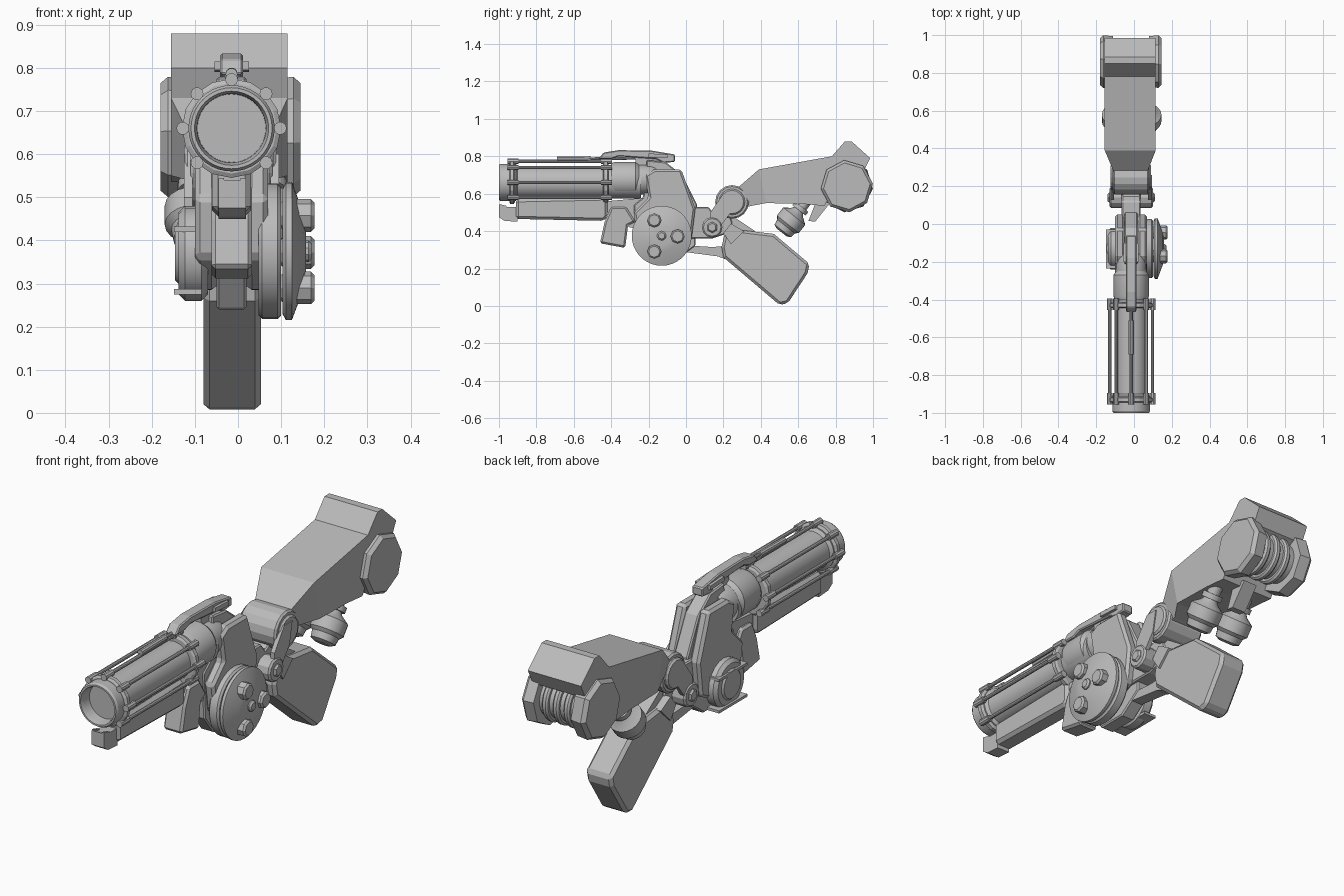
import bpy, bmesh
from math import sin, cos, pi
from mathutils import Vector

if "Cube" in bpy.data.objects:
    bpy.data.objects.remove(bpy.data.objects["Cube"], do_unlink=True)

grey = bpy.data.materials.new("plain_grey")
grey.use_nodes = True
grey.diffuse_color = (0.5, 0.5, 0.5, 1)
grey.node_tree.nodes["Principled BSDF"].inputs["Base Color"].default_value = (0.5, 0.5, 0.5, 1)

MID = -0.015          # centre plane of the body
BORE = 0.66           # height of the barrel axis


def finish(name, bm, smooth=None, bevel=0):
    bmesh.ops.recalc_face_normals(bm, faces=bm.faces[:])
    mesh = bpy.data.meshes.new(name)
    bm.to_mesh(mesh)
    bm.free()
    mesh.materials.append(grey)
    ob = bpy.data.objects.new(name, mesh)
    bpy.context.collection.objects.link(ob)
    if bevel:
        m = ob.modifiers.new("chamfer", 'BEVEL')
        m.width, m.segments, m.limit_method, m.angle_limit = bevel, 1, 'ANGLE', 0.7
    if smooth:
        bpy.ops.object.select_all(action='DESELECT')
        ob.select_set(True)
        bpy.context.view_layer.objects.active = ob
        bpy.ops.object.shade_smooth_by_angle(angle=smooth)
    return ob


def prism(name, pts, x0, x1, bevel=0, taper=None):
    """Side profile (y, z) extruded across x; taper narrows chosen corners."""
    bm = bmesh.new()
    sides = []
    for x in (x0, x1):
        row = []
        for i, (y, z) in enumerate(pts):
            s = taper[i] if taper else 1
            row.append(bm.verts.new((MID + (x - MID) * s, y, z)))
        sides.append(row)
        bm.faces.new(row)
    n = len(pts)
    for i in range(n):
        j = (i + 1) % n
        bm.faces.new((sides[0][i], sides[0][j], sides[1][j], sides[1][i]))
    return finish(name, bm, bevel=bevel)


def lathe(name, profile, origin, axis, n=32, smooth=0.6, turn=0.0):
    """Profile of (distance along axis, radius) turned about the axis."""
    bm = bmesh.new()
    rot = Vector((0, 0, 1)).rotation_difference(Vector(axis))
    rings = []
    for d, r in profile:
        rings.append([bm.verts.new(Vector(origin) + rot @ Vector(
            (r * cos(turn + 2 * pi * k / n), r * sin(turn + 2 * pi * k / n), d)))
            for k in range(n)])
    for a, b in zip(rings, rings[1:]):
        for k in range(n):
            j = (k + 1) % n
            bm.faces.new((a[k], a[j], b[j], b[k]))
    bm.faces.new(rings[0])
    bm.faces.new(rings[-1])
    return finish(name, bm, smooth)


def rod(name, a, b, r, n=10):
    d = Vector(b) - Vector(a)
    return lathe(name, [(0, r), (d.length, r)], a, d.normalized(), n)


def disc(name, y, z, r, x0, x1, n=32, edge=0.008, smooth=0.6, turn=0.0):
    prof = [(0, r - edge), (edge, r), (x1 - x0 - edge, r), (x1 - x0, r - edge)]
    return lathe(name, prof, (x0, y, z), (1, 0, 0), n, smooth, turn)


# Rear arm: body, tapered neck, pivot
prism("arm_body", [(.39, .73), (.78, .80), (.85, .88), (.885, .88), (.985, .79), (.95, .72),
                   (.80, .64), (.74, .535), (.63, .545), (.43, .55)], -.155, .115)
prism("arm_neck", [(.39, .73), (.43, .55), (.35, .535), (.22, .50), (.24, .60)],
      -.155, .115, taper=[1, 1, .6, .55, .55])
disc("arm_pivot", .246, .556, .09, -.11, .08, n=16, smooth=None)
disc("pivot_cap", .246, .556, .07, -.125, .09, n=16, smooth=None)

# Octagonal drum at the end of the arm
for name, out, inn in (("drum_left", .145, .08), ("drum_right", -.18, -.11)):
    d = 1 if out > 0 else -1
    w = abs(out - inn)
    lathe(name, [(0, .135), (w * .75, .14), (w, .125)], (inn, .86, .64), (d, 0, 0), 8, None, .1)
disc("drum_core", .86, .64, .09, -.12, .09)
for x in (-.08, -.025, .03):
    disc("drum_ring", .86, .64, .108, x, x + .03)

# Twin canisters and strut below the arm
prism("arm_strut", [(.655, .455), (.69, .45), (.77, .55), (.70, .57)], -.05, .02)
axis = Vector((0, -.62, -.785)).normalized()
for x in (-.095, .07):
    lathe("canister", [(0, .03), (.05, .03), (.05, .045), (.075, .045), (.075, .03), (.09, .04),
                       (.115, .075), (.17, .075), (.185, .06), (.215, .055), (.225, .035)],
          (x, .65, .57), axis, 20, .4)

# Grip with raised inner panel and neck
prism("grip", [(.21, .40), (.30, .405), (.47, .385), (.66, .225), (.65, .175), (.545, .015),
               (.50, .005), (.20, .26), (.19, .315)], -.08, .053, .014)
prism("grip_collar", [(.20, .39), (.24, .44), (.31, .40), (.43, .40), (.31, .40), (.24, .34)][:3]
      + [(.24, .33)], -.09, .063)
prism("grip_neck", [(.20, .39), (.25, .48), (.37, .40), (.30, .36)], -.055, .03)
prism("grip_link", [(-.02, .29), (-.02, .325), (.14, .315), (.21, .32), (.21, .25), (.17, .265)],
      -.04, .015)

# Hinge between receiver and arm
prism("hinge_block", [(.0, .53), (.12, .53), (.15, .49), (.22, .53), (.25, .44), (.2, .38),
                      (.14, .36), (.0, .36)], -.065, .035, .006)
disc("hinge_pin", .14, .42, .055, -.13, .10, n=12, smooth=None)
disc("hinge_bolt", .14, .42, .03, -.14, .11, n=6, smooth=None)
for x in (-.125, .075):
    prism("hinge_plate", [(.13, .46), (.13, .50), (.2, .6), (.26, .6), (.24, .50), (.18, .42)],
          x, x + .02)

# Receiver core and slanted cheek plates
prism("receiver_core", [(-.21, .78), (-.11, .77), (-.02, .70), (.06, .54), (.05, .32), (-.06, .24),
                        (-.2, .24), (-.27, .33), (-.28, .54), (-.23, .58)], -.05, .02, .006)
for x0, x1 in ((-.10, -.05), (.02, .07)):
    prism("cheek_plate", [(-.22, .70), (-.17, .73), (-.025, .73), (.05, .52), (.03, .36),
                          (-.13, .28), (-.26, .36), (-.28, .50), (-.20, .58)], x0, x1, .012)

# Big wheel on the left side with three knobs
WY, WZ = -.13, .375
disc("wheel_back", WY, WZ, .157, .048, .10, n=36)
lathe("wheel_face", [(0, .145), (.008, .16), (.022, .16), (.05, .085), (.055, .05)],
      (.103, WY, WZ), (1, 0, 0), 36, .4)
for y, z in ((-.17, .458), (-.045, .372), (-.17, .29)):
    disc("wheel_knob", y, z, .038, .10, .177, n=8, smooth=None)
    rod("knob_arm", (.14, y, z), (.14, WY, WZ), .018, 8)
disc("wheel_hub", WY, WZ, .025, .13, .172, n=10, smooth=None)

# Small drum on the right side with clips
disc("side_drum", -.13, .37, .11, -.138, -.07, n=20, edge=.015)
disc("side_drum_cap", -.13, .37, .07, -.146, -.13, n=20)
for z in (.275, .42):
    prism("drum_clip", [(-.235, z), (-.235, z + .012), (-.03, z + .012), (-.03, z)], -.148, -.085)

# Front hook below the receiver
prism("front_hook", [(-.46, .335), (-.435, .45), (-.40, .53), (-.32, .53), (-.27, .45),
                     (-.31, .43), (-.325, .31)], -.062, .033, .01)
prism("hook_bridge", [(-.42, .50), (-.42, .56), (-.2, .58), (-.2, .40), (-.30, .42)], -.045, .015)

# Barrel with hollow bore
lathe("barrel", [(.76, .085), (.60, .085), (.58, .078), (.57, .078), (.56, .085), (.10, .085),
                 (.09, .1), (.01, .1), (0, .094), (0, .086), (.02, .08), (.22, .075), (.27, .04)],
      (MID, -1, BORE), (0, 1, 0), 40, .5)
lathe("rear_sleeve", [(0, .088), (.02, .094), (.13, .094), (.15, .08), (.21, .08), (.24, .07)],
      (MID, -.40, .675), (0, 1, 0), 32, .5)

# Collars and guide rods around the barrel
for y in (-.945, -.445):
    lathe("collar", [(0, .105), (.006, .115), (.024, .115), (.03, .105)],
          (MID, y, BORE), (0, 1, 0), 16, None)
for k in range(8):
    if k == 6:
        continue
    x, z = MID + .113 * cos(k * pi / 4), BORE + .113 * sin(k * pi / 4)
    rod("guide_rod", (x, -.94, z), (x, -.42, z), .009)
    for y in (-.955, -.455):
        rod("rod_end", (x, y, z), (x, y + .06, z), .015)

# Rail below the barrel
prism("under_rail", [(-.91, .465), (-.91, .57), (-.42, .58), (-.42, .475), (-.44, .455)],
      -.06, .03, .015)
prism("rail_tip", [(-1, .475), (-1, .54), (-.97, .53), (-.90, .53), (-.90, .45), (-.97, .455)],
      -.045, .018)
for x in (-.045, .006):
    prism("tip_prong", [(-.998, .50), (-.998, .545), (-.96, .535), (-.96, .50)], x, x + .012)

# Sight and thin rod on top
prism("sight", [(-.47, .785), (-.44, .82), (-.36, .833), (-.18, .83), (-.06, .81), (-.06, .77),
                (-.12, .765), (-.16, .785), (-.36, .80), (-.40, .785)], -.042, .012, .005)
prism("sight_mount", [(-.27, .74), (-.27, .80), (-.13, .80), (-.13, .74)], -.03, 0)
prism("sight_wings", [(-.20, .795), (-.20, .815), (-.10, .81), (-.10, .79)], -.055, .025)
rod("top_rod", (MID, -.69, .785), (MID, -.24, .79), .008)
rod("top_rod_tip", (MID, -.69, .785), (MID, -.51, .787), .014)
